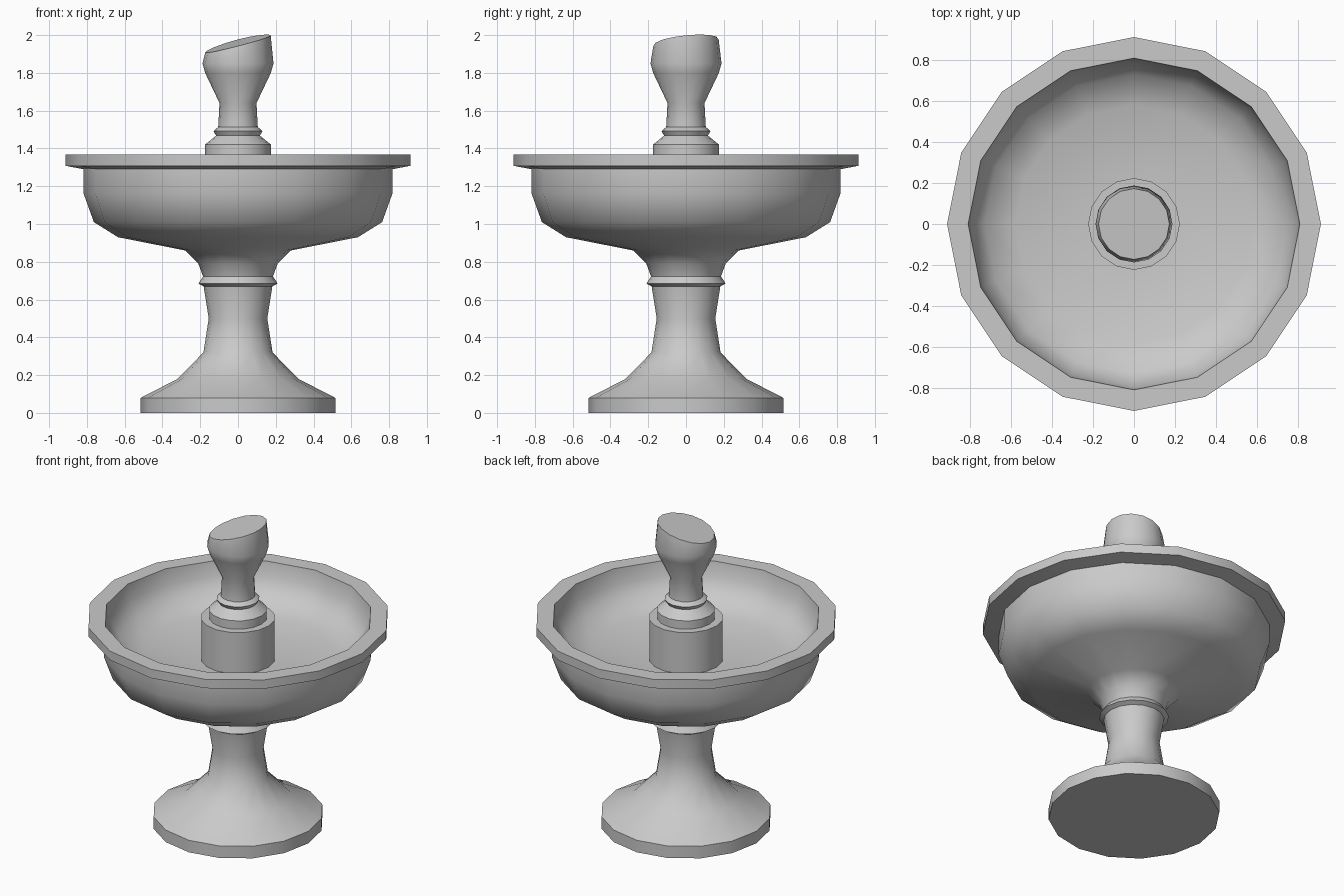
import bpy, bmesh, math

SIDES = 16

cube = bpy.data.objects.get("Cube")
if cube:
    bpy.data.objects.remove(cube, do_unlink=True)

stone = bpy.data.materials.new("grey stone")
stone.use_nodes = True
grey = (0.59, 0.59, 0.59, 1)
stone.diffuse_color = grey
stone.node_tree.nodes["Principled BSDF"].inputs["Base Color"].default_value = grey


def lathe(name, profile, tilt=None):
    """Turn a (radius, height) profile, capping both ends; tilt(x, y) raises the last ring."""
    bm = bmesh.new()
    rings = []
    for r, z in profile:
        angles = [math.tau * k / SIDES for k in range(SIDES)]
        rings.append([bm.verts.new((r * math.cos(a), r * math.sin(a), z)) for a in angles])
    if tilt:
        for v in rings[-1]:
            v.co.z += tilt(v.co.x, v.co.y)
    for low, high in zip(rings, rings[1:]):
        for k in range(SIDES):
            n = (k + 1) % SIDES
            bm.faces.new((low[k], low[n], high[n], high[k]))
    bm.faces.new(rings[0][::-1])
    bm.faces.new(rings[-1])
    bmesh.ops.recalc_face_normals(bm, faces=bm.faces)
    mesh = bpy.data.meshes.new(name)
    bm.to_mesh(mesh)
    bm.free()
    mesh.materials.append(stone)
    obj = bpy.data.objects.new(name, mesh)
    bpy.context.collection.objects.link(obj)
    bpy.ops.object.select_all(action='DESELECT')
    obj.select_set(True)
    bpy.context.view_layer.objects.active = obj
    bpy.ops.object.shade_smooth_by_angle(angle=math.radians(45))


# Foot, waisted stem and sharp collar
lathe("pedestal", [
    (0.515, 0), (0.515, 0.08), (0.32, 0.18), (0.183, 0.32), (0.155, 0.5),
    (0.182, 0.67), (0.21, 0.685), (0.185, 0.722)])

# Basin: flare, outside wall, overhanging rim, then the shallow hollow inside
lathe("basin", [
    (0.185, 0.722), (0.21, 0.79), (0.28, 0.86), (0.635, 0.93), (0.763, 1.01),
    (0.817, 1.16), (0.817, 1.29), (0.913, 1.308), (0.913, 1.367), (0.81, 1.367),
    (0.795, 1.27), (0.73, 1.17), (0.58, 1.115), (0.2, 1.09)])

# Plain drum standing in the basin
lathe("plinth", [(0.224, 1.08), (0.224, 1.365)])

# Stepped collar under the spout
lathe("spout_collar", [
    (0.175, 1.36), (0.175, 1.42), (0.116, 1.468), (0.13, 1.492), (0.1, 1.518)])

# Swelling spout with a slanting, slightly bowed top
lathe("spout", [
    (0.105, 1.51), (0.098, 1.64), (0.174, 1.8), (0.188, 1.85), (0.173, 1.96)],
    tilt=lambda x, y: 0.26 * x + 0.1 * y - 0.2 * x * x)
